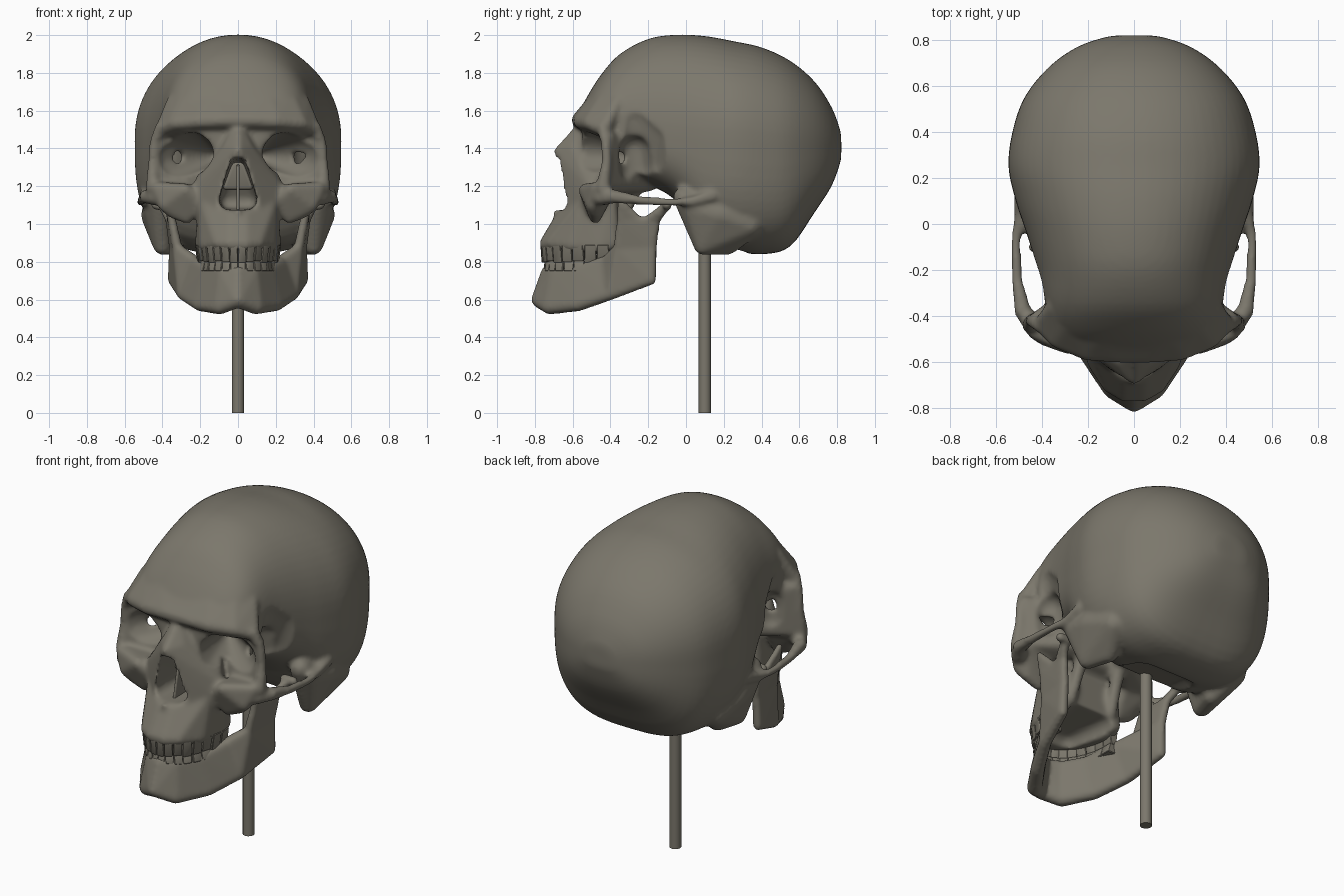
import bpy, bmesh, math
from mathutils import Vector

if "Cube" in bpy.data.objects:
    bpy.data.objects.remove(bpy.data.objects["Cube"])

bone = bpy.data.materials.new("aged_bone")
bone.diffuse_color = (0.2, 0.186, 0.15, 1)
bone.use_nodes = True
bone.node_tree.nodes["Principled BSDF"].inputs["Base Color"].default_value = bone.diffuse_color

# evenly spread directions used to make small balls
DIRS = []
for i in range(60):
    z = 1 - 2 * (i + 0.5) / 60
    a = i * 2.39996
    q = math.sqrt(1 - z * z)
    DIRS.append(Vector((q * math.cos(a), q * math.sin(a), z)))


def flip(balls):
    return [(-x, y, z, r) for x, y, z, r in balls]


def hull(bm, balls):
    """Convex skin around a few balls (x, y, z, radius)."""
    t = bmesh.new()
    for x, y, z, r in balls:
        for d in DIRS:
            t.verts.new(Vector((x, y, z)) + d * r)
    bmesh.ops.convex_hull(t, input=t.verts[:])
    bmesh.ops.delete(t, geom=[v for v in t.verts if not v.link_faces], context='VERTS')
    bmesh.ops.recalc_face_normals(t, faces=t.faces[:])
    me = bpy.data.meshes.new("tmp")
    t.to_mesh(me)
    t.free()
    bm.from_mesh(me)
    bpy.data.meshes.remove(me)


def pair(bm, balls):          # one hull on each side
    hull(bm, balls)
    hull(bm, flip(balls))


def middle(bm, balls):        # one hull across the middle
    hull(bm, balls + flip(balls))


def chain(bm, balls):         # strut on each side
    for a, b in zip(balls, balls[1:]):
        pair(bm, [a, b])


def make(name, bm):
    me = bpy.data.meshes.new(name)
    bm.to_mesh(me)
    bm.free()
    me.materials.append(bone)
    ob = bpy.data.objects.new(name, me)
    bpy.context.collection.objects.link(ob)
    return ob


def modify(ob, kind, **props):
    bpy.context.view_layer.objects.active = ob
    m = ob.modifiers.new(kind.lower(), kind)
    for k, v in props.items():
        setattr(m, k, v)
    bpy.ops.object.modifier_apply(modifier=m.name)


def fuse(ob):
    modify(ob, 'REMESH', mode='VOXEL', voxel_size=0.012)


def smooth(ob, angle=60):
    bpy.ops.object.select_all(action='DESELECT')
    ob.select_set(True)
    bpy.context.view_layer.objects.active = ob
    bpy.ops.object.shade_smooth_by_angle(angle=math.radians(angle))


def catmull(p, steps):
    out = []
    for i in range(len(p) - 1):
        a, b, c, d = p[max(i - 1, 0)], p[i], p[i + 1], p[min(i + 2, len(p) - 1)]
        for s in range(steps):
            t = s / steps
            out.append([0.5 * (2 * q + (r - o) * t + (2 * o - 5 * q + 4 * r - u) * t * t
                               + (3 * q - o - 3 * r + u) * t ** 3)
                        for o, q, r, u in zip(a, b, c, d)])
    return out + [list(p[-1])]


# braincase: sections along y (y, half width, top, bottom, widest height)
sections = [(-.55, .14, 1.62, 1.40, 1.52), (-.52, .27, 1.68, 1.36, 1.55),
            (-.45, .345, 1.79, 1.32, 1.56), (-.35, .385, 1.90, 1.27, 1.55),
            (-.20, .42, 1.98, 1.21, 1.50), (-.05, .465, 2.002, 1.12, 1.47),
            (.10, .515, 1.995, .91, 1.45), (.25, .547, 1.968, .86, 1.45),
            (.40, .53, 1.935, .84, 1.44), (.55, .478, 1.865, .88, 1.43),
            (.68, .375, 1.755, 1.06, 1.42), (.77, .25, 1.62, 1.20, 1.41),
            (.815, .12, 1.50, 1.32, 1.40), (.822, .04, 1.45, 1.36, 1.40)]
skull_bm = bmesh.new()
rings = []
for y, w, top, bot, mid in catmull(sections, 4):
    ring = []
    for k in range(64):
        a = math.tau * k / 64
        c, s = math.cos(a), math.sin(a)
        n = 2.12 if s > 0 else 3.1
        x = math.copysign(abs(c) ** (2 / n), c) * w
        z = mid + math.copysign(abs(s) ** (2 / n), s) * ((top - mid) if s > 0 else (mid - bot))
        ring.append(skull_bm.verts.new((x, y, z)))
    rings.append(ring)
for a, b in zip(rings, rings[1:]):
    for k in range(64):
        j = (k + 1) % 64
        skull_bm.faces.new((a[k], a[j], b[j], b[k]))
skull_bm.faces.new(rings[0])
skull_bm.faces.new(rings[-1])
bmesh.ops.recalc_face_normals(skull_bm, faces=skull_bm.faces[:])

# upper jaw block, then the nose bridge and middle face
middle(skull_bm, [(.04, -.735, .895, .04), (.1, -.70, .9, .04), (.165, -.6, .89, .04),
                  (.19, -.45, .88, .04), (.18, -.39, .9, .04), (.04, -.66, 1.04, .03),
                  (.17, -.54, 1.1, .04), (.17, -.4, 1.12, .04)])
middle(skull_bm, [(.1, -.605, 1.08, .03), (.21, -.51, 1.12, .035), (.21, -.5, 1.19, .035),
                  (.1, -.6, 1.2, .03), (.05, -.6, 1.4, .03), (0, -.68, 1.39, .02),
                  (0, -.555, 1.5, .035), (.1, -.32, 1.2, .04), (.1, -.4, 1.42, .04)])
chain(skull_bm, [(0, -.69, 1.06, .018), (0, -.63, 1.04, .03)])
# cheekbones, brow block, outer eye rims and cheek arches
pair(skull_bm, [(.2, -.51, 1.12, .035), (.28, -.535, 1.18, .035), (.39, -.495, 1.1, .035),
                (.43, -.47, 1.19, .035), (.35, -.48, 1.06, .03), (.27, -.48, 1.03, .03),
                (.4, -.41, 1.18, .03), (.27, -.4, 1.18, .03)])
middle(skull_bm, [(.405, -.435, 1.5, .035), (.33, -.505, 1.535, .04), (.2, -.555, 1.545, .042),
                  (.07, -.564, 1.55, .042), (.35, -.36, 1.65, .03), (.28, -.43, 1.67, .03),
                  (.15, -.47, 1.68, .03), (.3, -.38, 1.5, .04)])
chain(skull_bm, [(.45, -.44, 1.19, .04), (.452, -.42, 1.33, .026), (.44, -.425, 1.44, .028),
                 (.405, -.44, 1.51, .036)])
chain(skull_bm, [(.43, -.45, 1.14, .045), (.485, -.38, 1.145, .038), (.51, -.24, 1.125, .024),
                 (.515, -.08, 1.115, .022), (.5, .03, 1.12, .025), (.49, .14, 1.15, .035)])
# wall behind the eye socket and ear bumps
pair(skull_bm, [(.1, -.28, 1.25, .05), (.31, -.36, 1.35, .05), (.2, -.3, 1.42, .06),
                (.1, -.2, 1.22, .05), (.42, -.41, 1.46, .03), (.42, -.41, 1.2, .03),
                (.25, -.38, 1.18, .03)])
pair(skull_bm, [(.44, .04, 1.08, .06), (.445, .18, 1.05, .07), (.40, .09, .885, .05),
                (.36, .22, .89, .055), (.42, -.01, 1.14, .06), (.41, .33, 1.0, .08)])
# wing plates behind the palate
chain(skull_bm, [(.12, -.26, 1.22, .045), (.13, -.31, 1.1, .035), (.14, -.36, .95, .03)])
skull = make("skull", skull_bm)
fuse(skull)

# hollows: eye sockets, temples, nose opening, palate, skull base
cut_bm = bmesh.new()
pair(cut_bm, [(.24, -.5, 1.375, .112), (.315, -.49, 1.345, .122), (.25, -.74, 1.38, .10),
              (.38, -.74, 1.34, .12), (.13, -.27, 1.36, .03)])
pair(cut_bm, [(.455, -.265, 1.38, .105), (.45, -.21, 1.3, .1), (.47, -.28, 1.54, .09),
              (.485, -.18, 1.45, .08), (.7, -.25, 1.42, .1)])
pair(cut_bm, [(.37, -.265, 1.29, .085), (.37, -.275, 1.39, .08), (.48, -.26, 1.33, .1)])
middle(cut_bm, [(.015, -.8, 1.335, .03), (.01, -.5, 1.31, .025), (.055, -.8, 1.12, .05),
                (.05, -.42, 1.125, .045)])
middle(cut_bm, [(.05, -.62, .85, .06), (.1, -.3, .86, .065)])
middle(cut_bm, [(.15, -.02, .84, .12), (.12, .22, .80, .11)])
cutter = make("hollow_cutter", cut_bm)
cutter.hide_render = True
fuse(cutter)
modify(skull, 'BOOLEAN', operation='DIFFERENCE', object=cutter, solver='EXACT')
bpy.data.objects.remove(cutter)
fuse(skull)
modify(skull, 'SMOOTH', factor=0.5, iterations=6)
smooth(skull)

# lower jaw: chin, body, branch, front point and hinge
jaw_bm = bmesh.new()
body = [[(0, -.735, .745, .034), (0, -.775, .6, .045)],
        [(.08, -.695, .745, .034), (.095, -.72, .562, .042)],
        [(.155, -.58, .75, .034), (.2, -.57, .575, .038)],
        [(.23, -.42, .80, .034), (.29, -.4, .63, .034)]]
for a, b in zip(body, body[1:]):
    pair(jaw_bm, a + b)
low = [(.32, -.36, .87, .026), (.34, -.18, .88, .026)]
high = [(.35, -.345, 1.02, .022), (.36, -.16, 1.02, .024)]
pair(jaw_bm, body[3] + [(.345, -.185, .705, .028)] + low)
pair(jaw_bm, low + high)
pair(jaw_bm, [high[0], (.355, -.25, 1.02, .02), (.375, -.345, 1.12, .018)])
pair(jaw_bm, [high[1], (.36, -.21, 1.02, .02), (.395, -.11, 1.09, .024)])
pair(jaw_bm, [(.375, -.1, 1.1, .026), (.435, -.1, 1.1, .026)])
jaw = make("lower_jaw", jaw_bm)
fuse(jaw)
modify(jaw, 'SMOOTH', factor=0.5, iterations=5)
smooth(jaw)

# teeth: two rows of tapered blocks around the dental arch
teeth_bm = bmesh.new()
for side in (1, -1):
    for i in range(8):
        t = math.radians(6 + 12 * i)
        for scale, z0, z1 in ((1.0, .89, .795 + .005 * (i % 3)), (.95, .75, .805)):
            p = Vector((.2 * scale * math.sin(t), -.44 - .315 * scale * math.cos(t), 0))
            out = Vector((math.sin(t) / .2, -math.cos(t) / .315, 0)).normalized()
            along = Vector((-out.y, out.x, 0))
            w, d = .02 + .002 * i, .015 + .002 * i
            vs = []
            for z, k, f in ((z0, .9, 1), (z1, 1, .55)):
                for u in (-1, 1):
                    for v in (-1, 1):
                        q = p + along * (u * w * k) + out * (v * d * f)
                        vs.append(teeth_bm.verts.new((q.x * side, q.y, z)))
            bmesh.ops.convex_hull(teeth_bm, input=vs)
teeth = make("teeth", teeth_bm)
modify(teeth, 'BEVEL', width=.004, segments=1)
smooth(teeth, 35)

# thin wall and upper plate inside the nose
nose_bm = bmesh.new()
hull(nose_bm, [(0, -.6, 1.06, .008), (0, -.40, 1.06, .008), (0, -.55, 1.3, .008),
               (0, -.42, 1.32, .008)])
middle(nose_bm, [(.06, -.47, 1.2, .02), (.02, -.48, 1.31, .02)])
smooth(make("nose_partition", nose_bm))

# display rod
rod_bm = bmesh.new()
bmesh.ops.create_cone(rod_bm, cap_ends=True, segments=12, radius1=.033, radius2=.033, depth=1.1)
rod = make("display_rod", rod_bm)
rod.location = (0, .1, .55)
smooth(rod, 40)
